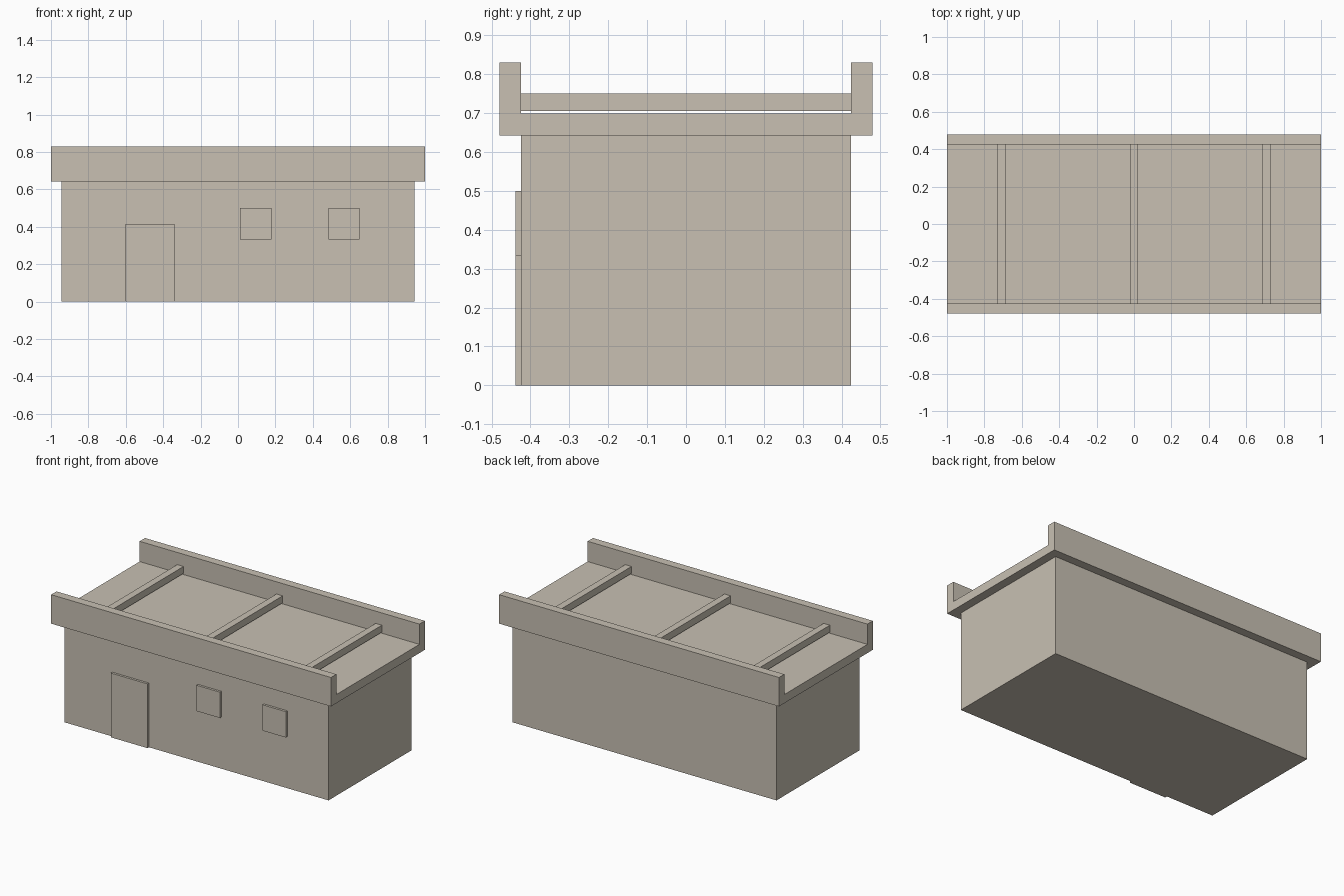
import bpy
import bmesh

cube = bpy.data.objects.get("Cube")
if cube:
    bpy.data.objects.remove(cube, do_unlink=True)

# Single plaster colour
plaster = bpy.data.materials.new("warm_grey_plaster")
plaster.use_nodes = True
COLOUR = (0.58, 0.53, 0.45, 1)
plaster.diffuse_color = COLOUR
plaster.node_tree.nodes["Principled BSDF"].inputs["Base Color"].default_value = COLOUR


def extrude_profile(name, profile, x0, x1):
    """Extrude a (y, z) outline along x into a closed solid."""
    bm = bmesh.new()
    face = bm.faces.new([bm.verts.new((x0, y, z)) for y, z in profile])
    result = bmesh.ops.extrude_face_region(bm, geom=[face])
    moved = [g for g in result["geom"] if isinstance(g, bmesh.types.BMVert)]
    bmesh.ops.translate(bm, verts=moved, vec=(x1 - x0, 0, 0))
    bmesh.ops.recalc_face_normals(bm, faces=bm.faces)
    mesh = bpy.data.meshes.new(name)
    bm.to_mesh(mesh)
    bm.free()
    mesh.materials.append(plaster)
    obj = bpy.data.objects.new(name, mesh)
    bpy.context.collection.objects.link(obj)
    return obj


def box(name, x, y, z):
    """Box from (min, max) ranges."""
    outline = [(y[0], z[0]), (y[1], z[0]), (y[1], z[1]), (y[0], z[1])]
    return extrude_profile(name, outline, *x)


WALL_Y = 0.424
EAVE_Y = 0.479
EAVE_Z, DECK_Z, PARAPET_Z = 0.643, 0.699, 0.83

# Main walls
box("walls", (-0.944, 0.944), (-WALL_Y, WALL_Y), (0, EAVE_Z))

# Roof channel: deck with a parapet along the front and back
half = [(EAVE_Y, EAVE_Z), (EAVE_Y, PARAPET_Z), (WALL_Y, PARAPET_Z), (WALL_Y, DECK_Z)]
extrude_profile("roof", half + [(-y, z) for y, z in reversed(half)], -1, 1)

# Cross beams just above the deck
for name, x in (("right", -0.709), ("middle", 0), ("left", 0.709)):
    box(name + "_roof_beam", (x - 0.0225, x + 0.0225), (-WALL_Y, WALL_Y), (0.706, 0.751))

# Raised door and window panels on the front
FRONT = (-0.439, -WALL_Y)
box("door", (-0.602, -0.34), FRONT, (0, 0.415))
for name, x in (("middle", 0.095), ("left", 0.566)):
    box(name + "_window", (x - 0.083, x + 0.083), FRONT, (0.333, 0.5))
